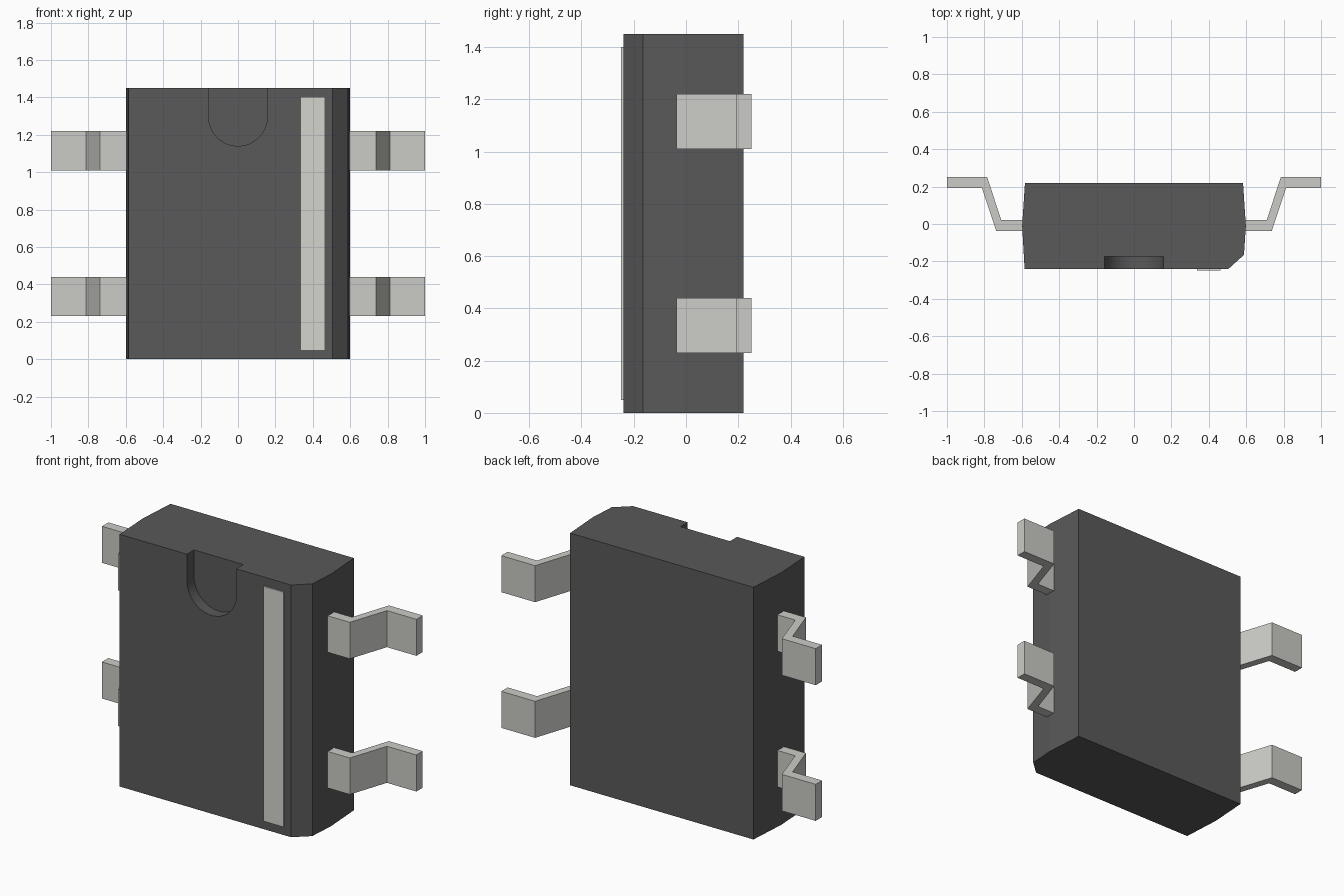
import bpy, bmesh, math

if "Cube" in bpy.data.objects:
    bpy.data.objects.remove(bpy.data.objects["Cube"])


def material(name, rgb):
    m = bpy.data.materials.new(name)
    m.diffuse_color = (*rgb, 1)
    m.use_nodes = True
    m.node_tree.nodes["Principled BSDF"].inputs["Base Color"].default_value = m.diffuse_color
    return m


def prism(name, points, depth, mat=None):
    """Extrude a closed loop of 3D points along the depth vector."""
    bm = bmesh.new()
    face = bm.faces.new([bm.verts.new(p) for p in points])
    ext = bmesh.ops.extrude_face_region(bm, geom=[face])
    verts = [v for v in ext["geom"] if isinstance(v, bmesh.types.BMVert)]
    bmesh.ops.translate(bm, verts=verts, vec=depth)
    bmesh.ops.recalc_face_normals(bm, faces=bm.faces)
    mesh = bpy.data.meshes.new(name)
    bm.to_mesh(mesh)
    bm.free()
    if mat:
        mesh.materials.append(mat)
    obj = bpy.data.objects.new(name, mesh)
    bpy.context.collection.objects.link(obj)
    return obj


dark = material("dark_plastic", (0.1, 0.1, 0.1))
metal = material("lead_metal", (0.6, 0.6, 0.57))
paint = material("stripe_paint", (0.66, 0.66, 0.62))

# Body: drafted sides, one bevelled front edge
outline = [(-0.585, -0.24), (0.505, -0.24), (0.588, -0.165), (0.598, -0.01),
           (0.583, 0.22), (-0.583, 0.22), (-0.598, -0.01)]
body = prism("body", [(x, y, 0) for x, y in outline], (0, 0, 1.45), dark)

# Rounded orientation notch at the top of the front face
R, N = 0.157, 32
arc = [(R * math.cos(a), -0.35, 1.297 + R * math.sin(a))
       for a in (math.pi + math.pi * i / N for i in range(N + 1))]
cutter = prism("notch_cutter", arc + [(R, -0.35, 1.6), (-R, -0.35, 1.6)],
               (0, 0.175, 0), dark)
cutter.hide_render = True
cutter.hide_viewport = True
cut = body.modifiers.new("notch", "BOOLEAN")
cut.operation = "DIFFERENCE"
cut.solver = "EXACT"
cut.object = cutter

# Painted polarity stripe on the front
prism("polarity_stripe", [(0.337, -0.247, 0.05), (0.462, -0.247, 0.05),
                          (0.462, -0.247, 1.4), (0.337, -0.247, 1.4)],
      (0, 0.009, 0), paint)
bpy.data.objects["polarity_stripe"].location.y = -0.001

# Four gull-wing leads, two on each side
lead = [(0.59, -0.037), (0.737, -0.037), (0.813, 0.192), (1.0, 0.192),
        (1.0, 0.25), (0.785, 0.25), (0.71, 0.022), (0.59, 0.022)]
for side, s in (("left", -1), ("right", 1)):
    for level, z in (("lower", 0.23), ("upper", 1.01)):
        prism(f"{side}_{level}_lead", [(s * x, y, z) for x, y in lead],
              (0, 0, 0.21), metal)
